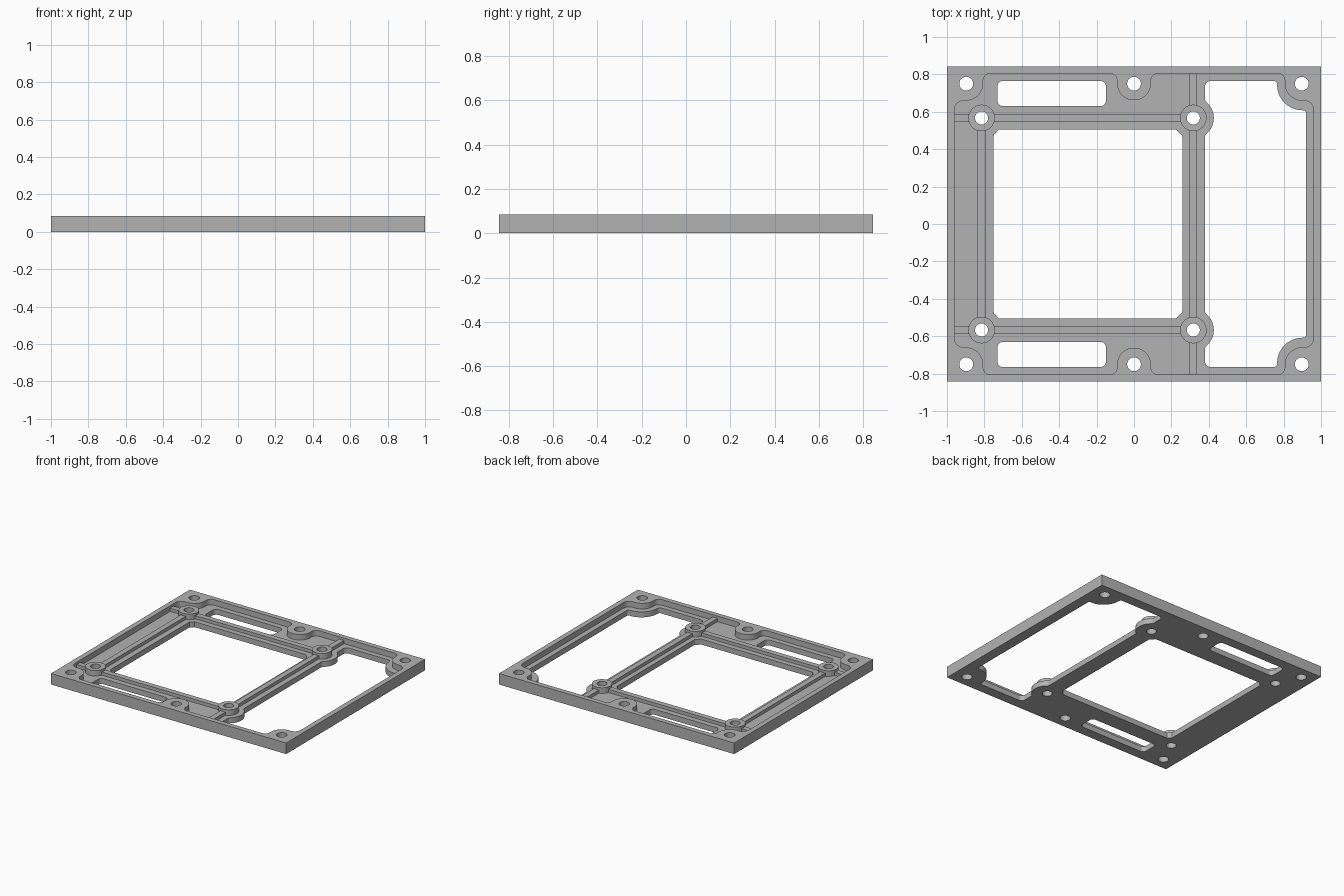
import bpy
import bmesh
import math
from mathutils import Vector

cube = bpy.data.objects.get("Cube")
if cube:
    bpy.data.objects.remove(cube, do_unlink=True)

HEIGHT, FLOOR, RIB_TOP = 0.085, 0.042, 0.067
HALF_Y = 0.843
BOSS_Y, BOSS_LEFT, BOSS_RIGHT = 0.567, -0.815, 0.317
BOSSES = [(x, y) for x in (BOSS_LEFT, BOSS_RIGHT) for y in (-BOSS_Y, BOSS_Y)]
SCREWS = [(x, y) for x in (-0.897, 0, 0.897) for y in (-0.75, 0.75)]
PAD_RADIUS = 0.11

# Plain grey finish
grey = bpy.data.materials.new("grey")
grey.use_nodes = True
grey.diffuse_color = (0.45, 0.45, 0.45, 1)
for node in grey.node_tree.nodes:
    if node.type == 'BSDF_PRINCIPLED':
        node.inputs["Base Color"].default_value = grey.diffuse_color


def fillet(corners, steps=10):
    """Round each right-angled corner (x, y, radius) of an outline."""
    out = []
    for i, (x, y, r) in enumerate(corners):
        p = Vector((x, y))
        if r == 0:
            out.append(p)
            continue
        u = (Vector(corners[i - 1][:2]) - p).normalized()
        v = (Vector(corners[(i + 1) % len(corners)][:2]) - p).normalized()
        c = p + r * (u + v)
        for k in range(steps + 1):
            t = math.pi / 2 * k / steps
            out.append(c - r * (v * math.cos(t) + u * math.sin(t)))
    return out


def rect(x0, x1, y0, y1, r=0):
    return fillet([(x0, y0, r), (x1, y0, r), (x1, y1, r), (x0, y1, r)])


def circle(centre, r, sides=48):
    return [Vector((centre[0] + r * math.cos(2 * math.pi * k / sides),
                    centre[1] + r * math.sin(2 * math.pi * k / sides)))
            for k in range(sides)]


def mirror_y(half):
    return half + [(x, -y, r) for x, y, r in reversed(half)]


def clear_pads(outline, step=0.012):
    """Push an opening's outline out of the round pads under the bosses."""
    out = []
    for i, a in enumerate(outline):
        b = outline[(i + 1) % len(outline)]
        n = max(1, round((b - a).length / step))
        for k in range(n):
            p = a.lerp(b, k / n)
            for centre in BOSSES:
                d = p - Vector(centre)
                if d.length < PAD_RADIUS:
                    p = Vector(centre) + d.normalized() * PAD_RADIUS
            out.append(p)
    return out


def slab(name, outlines, z0, z1):
    """Fill an outline, leaving its inner outlines as holes, and thicken it."""
    bm = bmesh.new()
    edges = []
    for pts in outlines:
        verts = [bm.verts.new((p.x, p.y, z0)) for p in pts]
        edges += [bm.edges.new((verts[i - 1], verts[i])) for i in range(len(verts))]
    bmesh.ops.triangle_fill(bm, edges=edges, use_beauty=True)
    ext = bmesh.ops.extrude_face_region(bm, geom=bm.faces[:])
    top = [g for g in ext["geom"] if isinstance(g, bmesh.types.BMVert)]
    bmesh.ops.translate(bm, verts=top, vec=(0, 0, z1 - z0))
    bmesh.ops.recalc_face_normals(bm, faces=bm.faces[:])
    mesh = bpy.data.meshes.new(name)
    bm.to_mesh(mesh)
    bm.free()
    mesh.materials.append(grey)
    ob = bpy.data.objects.new(name, mesh)
    bpy.context.collection.objects.link(ob)
    return ob


plate_edge = rect(-1, 1, -HALF_Y, HALF_Y)
screw_holes = [circle(c, 0.037) for c in SCREWS]
boss_holes = [circle(c, 0.035) for c in BOSSES]

# Thin floor with the main window, the side bay and two slots
bay = mirror_y([(0.92, 0.608, 0.015), (0.765, 0.608, 0.135),
                (0.765, 0.765, 0.018), (0.38, 0.765, 0.03)])
openings = [clear_pads(rect(-0.75, 0.258, -0.505, 0.505)),
            clear_pads(fillet(bay)),
            rect(-0.73, -0.15, 0.63, 0.765, 0.03),
            rect(-0.73, -0.15, -0.765, -0.63, 0.03)]
parts = [slab("floor", [plate_edge] + openings + screw_holes + boss_holes, 0, FLOOR)]

# Raised rim with rounded pads around the screw holes
quarter = [(0.96, 0.66, 0.05), (0.807, 0.66, 0.09), (0.807, 0.805, 0.04),
           (0.09, 0.805, 0.04), (0.09, 0.662, 0.088)]
pocket = mirror_y(quarter + [(-x, y, r) for x, y, r in reversed(quarter)])
parts.append(slab("rim", [plate_edge, fillet(pocket)] + screw_holes, FLOOR, HEIGHT))

# Mounting bosses
for centre, hole in zip(BOSSES, boss_holes):
    parts.append(slab("boss", [circle(centre, 0.071), hole], FLOOR, HEIGHT))

# Stiffening ribs, ending inside the boss walls
W, GAP = 0.021, 0.05
for x in (BOSS_LEFT, BOSS_RIGHT):
    parts.append(slab("cross_rib", [rect(x - W, x + W, GAP - BOSS_Y, BOSS_Y - GAP)],
                      FLOOR, RIB_TOP))
for y in (-BOSS_Y, BOSS_Y):
    for x0, x1 in ((-0.97, BOSS_LEFT - GAP), (BOSS_LEFT + GAP, BOSS_RIGHT - GAP)):
        parts.append(slab("long_rib", [rect(x0, x1, y - W, y + W)], FLOOR, RIB_TOP))
    ends = sorted((math.copysign(BOSS_Y + GAP, y), math.copysign(0.82, y)))
    parts.append(slab("rib_end", [rect(BOSS_RIGHT - W, BOSS_RIGHT + W, *ends)],
                      FLOOR, RIB_TOP))

# Smooth round walls, keep the edges crisp
for ob in bpy.context.view_layer.objects:
    ob.select_set(ob in parts)
bpy.context.view_layer.objects.active = parts[0]
bpy.ops.object.shade_smooth_by_angle(angle=math.radians(30))
